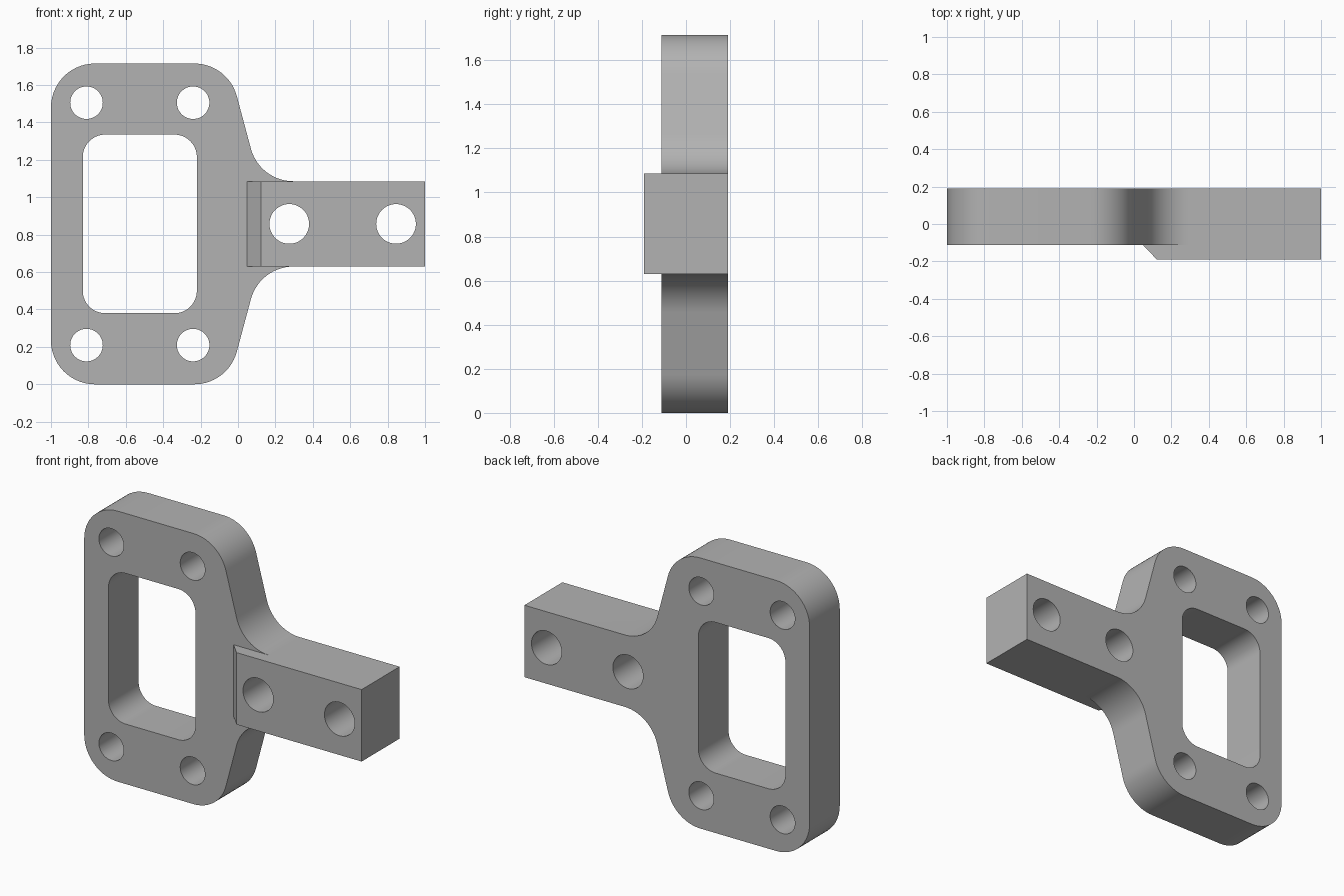
import bpy, bmesh
from math import cos, sin, radians, tan
from mathutils import Vector

cube = bpy.data.objects.get("Cube")
if cube:
    bpy.data.objects.remove(cube, do_unlink=True)

HEIGHT, MID = 1.715, 0.8575
FRONT, PAD_FRONT, BACK = -0.112, -0.19, 0.19
ARM_HALF = 0.228
R = 0.235

grey = bpy.data.materials.new("plain grey")
grey.use_nodes = True
colour = (0.45, 0.45, 0.45, 1)
grey.diffuse_color = colour
grey.node_tree.nodes["Principled BSDF"].inputs["Base Color"].default_value = colour


def rounded(corners, steps=14):
    """Replace each (x, z, radius) corner with a tangent arc."""
    out = []
    for i, (x, z, r) in enumerate(corners):
        p = Vector((x, z))
        if r == 0:
            out.append(p)
            continue
        a = (Vector(corners[i - 1][:2]) - p).normalized()
        b = (Vector(corners[(i + 1) % len(corners)][:2]) - p).normalized()
        half = a.angle(b) / 2
        centre = p + (a + b).normalized() * (r / sin(half))
        start = (p + a * (r / tan(half)) - centre).normalized()
        end = (p + b * (r / tan(half)) - centre).normalized()
        sweep = start.angle(end)
        for k in range(steps + 1):
            t = sweep * k / steps
            out.append(centre + (start * sin(sweep - t) + end * sin(t)) * (r / sin(sweep)))
    return out


def prism(name, points, axis, lo, hi):
    """Extrude a profile along y (points are x, z) or z (points are x, y)."""
    bm = bmesh.new()
    place = (lambda p, d: (p[0], d, p[1])) if axis == "y" else (lambda p, d: (p[0], p[1], d))
    near = [bm.verts.new(place(p, lo)) for p in points]
    far = [bm.verts.new(place(p, hi)) for p in points]
    bm.faces.new(near)
    bm.faces.new(far[::-1])
    for i in range(len(points)):
        bm.faces.new((near[i], near[i - 1], far[i - 1], far[i]))
    bmesh.ops.recalc_face_normals(bm, faces=bm.faces)
    mesh = bpy.data.meshes.new(name)
    bm.to_mesh(mesh)
    bm.free()
    mesh.materials.append(grey)
    obj = bpy.data.objects.new(name, mesh)
    bpy.context.collection.objects.link(obj)
    return obj


def combine(target, other, operation):
    """Apply a boolean and drop the helper object."""
    other.hide_render = True
    mod = target.modifiers.new(operation, "BOOLEAN")
    mod.operation, mod.solver, mod.object = operation, "EXACT", other
    bpy.context.view_layer.objects.active = target
    bpy.ops.object.modifier_apply(modifier=mod.name)
    bpy.data.objects.remove(other, do_unlink=True)


def circle(x, z, r, n=48):
    return [(x + r * cos(radians(360 * k / n)), z + r * sin(radians(360 * k / n))) for k in range(n)]


# Plate outline: lower half, then mirrored about the middle height
foot_x = -0.053
low = MID - ARM_HALF
neck_x = foot_x + low * tan(radians(15))
lower = [(-1, 0, R), (foot_x, 0, R), (neck_x, low, R), (1, low, 0)]
upper = [(x, HEIGHT - z, r) for x, z, r in reversed(lower)]
bracket = prism("mounting_bracket", rounded(lower + upper), "y", FRONT, BACK)

# Thicker arm with a sloped inner end
arm = prism("arm", [(0.048, FRONT), (0.122, PAD_FRONT), (1, PAD_FRONT), (1, BACK), (0.048, BACK)],
            "z", low, MID + ARM_HALF)
combine(bracket, arm, "UNION")

# Rounded window
window = [(-0.83, 0.38, 0.12), (-0.22, 0.38, 0.12), (-0.22, 1.335, 0.12), (-0.83, 1.335, 0.12)]
combine(bracket, prism("window_cutter", rounded(window), "y", -1, 1), "DIFFERENCE")

# Bolt holes in the plate corners and along the arm
holes = [(x, MID + s * 0.648, 0.087) for x in (-0.81, -0.24) for s in (-1, 1)]
holes += [(x, MID, 0.106) for x in (0.274, 0.845)]
for x, z, r in holes:
    combine(bracket, prism("hole_cutter", circle(x, z, r), "y", -1, 1), "DIFFERENCE")

# Smooth curved walls, sharp rims
bpy.ops.object.select_all(action="DESELECT")
bracket.select_set(True)
bpy.context.view_layer.objects.active = bracket
bpy.ops.object.shade_smooth_by_angle(angle=radians(30))
